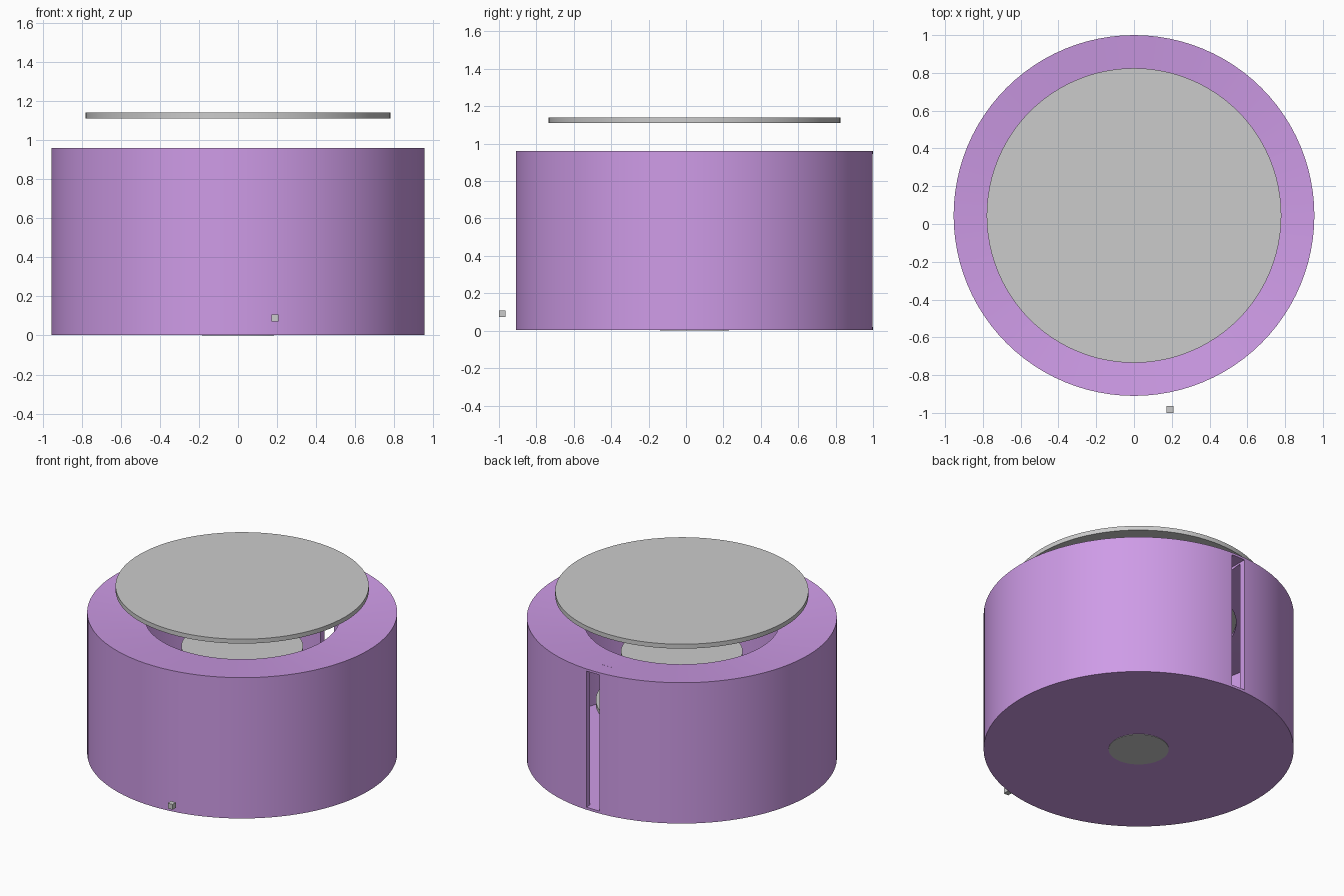
import bpy, bmesh, math
from mathutils import Matrix

if "Cube" in bpy.data.objects:
    bpy.data.objects.remove(bpy.data.objects["Cube"])

CY = 0.045      # all round parts share this axis
SEG = 96

purple = bpy.data.materials.new("purple_plastic")
purple.diffuse_color = (0.62, 0.33, 0.80, 1)
purple.use_nodes = True
purple.node_tree.nodes["Principled BSDF"].inputs["Base Color"].default_value = purple.diffuse_color


def finish(name, bm):
    bmesh.ops.recalc_face_normals(bm, faces=bm.faces)
    me = bpy.data.meshes.new(name)
    bm.to_mesh(me)
    bm.free()
    ob = bpy.data.objects.new(name, me)
    bpy.context.collection.objects.link(ob)
    return ob


def lathe(name, profile):
    """Revolve (radius, z) points around the shared axis."""
    bm = bmesh.new()
    verts = [bm.verts.new((r, 0, z)) for r, z in profile]
    edges = [bm.edges.new(p) for p in zip(verts, verts[1:])]
    bmesh.ops.spin(bm, geom=verts + edges, cent=(0, 0, 0), axis=(0, 0, 1),
                   angle=math.tau, steps=SEG)
    bmesh.ops.remove_doubles(bm, verts=bm.verts, dist=1e-5)
    bmesh.ops.translate(bm, verts=bm.verts, vec=(0, CY, 0))
    return finish(name, bm)


def box(name, center, size):
    bm = bmesh.new()
    bmesh.ops.create_cube(bm, size=1, matrix=Matrix.Translation(center) @ Matrix.Diagonal((*size, 1)))
    return finish(name, bm)


def smooth(ob):
    bpy.ops.object.select_all(action='DESELECT')
    ob.select_set(True)
    bpy.context.view_layer.objects.active = ob
    bpy.ops.object.shade_smooth_by_angle(angle=math.radians(30))


# Hollow housing with a thin wall and a dished top ring around the opening
housing = lathe("housing", [(0, 0.003), (0.955, 0.003), (0.955, 0.96), (0.60, 0.92),
                            (0.60, 0.90), (0.915, 0.935), (0.915, 0.02), (0, 0.02)])
housing.data.materials.append(purple)

# Vertical slot in the back wall
cutter = box("slot_cutter", (0, CY + 0.92, 0.4825), (0.10, 0.2, 0.925))
cutter.hide_render = True
cutter.hide_set(True)
cut = housing.modifiers.new("slot", 'BOOLEAN')
cut.operation = 'DIFFERENCE'
cut.solver = 'EXACT'
cut.object = cutter

# Inner spindle: shaft through the floor, wide plate, raised hub
spindle = lathe("spindle", [(0, 0), (0.185, 0), (0.185, 0.37), (0.53, 0.37),
                            (0.53, 0.40), (0.375, 0.40), (0.375, 0.73), (0, 0.73)])

# Floating lid disc
lid = lathe("lid", [(0, 1.11), (0.78, 1.11), (0.78, 1.14), (0, 1.14)])

# Small loose cube in front
box("front_cube", (0.19, -0.982, 0.09), (0.036, 0.036, 0.036))

for ob in (housing, spindle, lid):
    smooth(ob)
